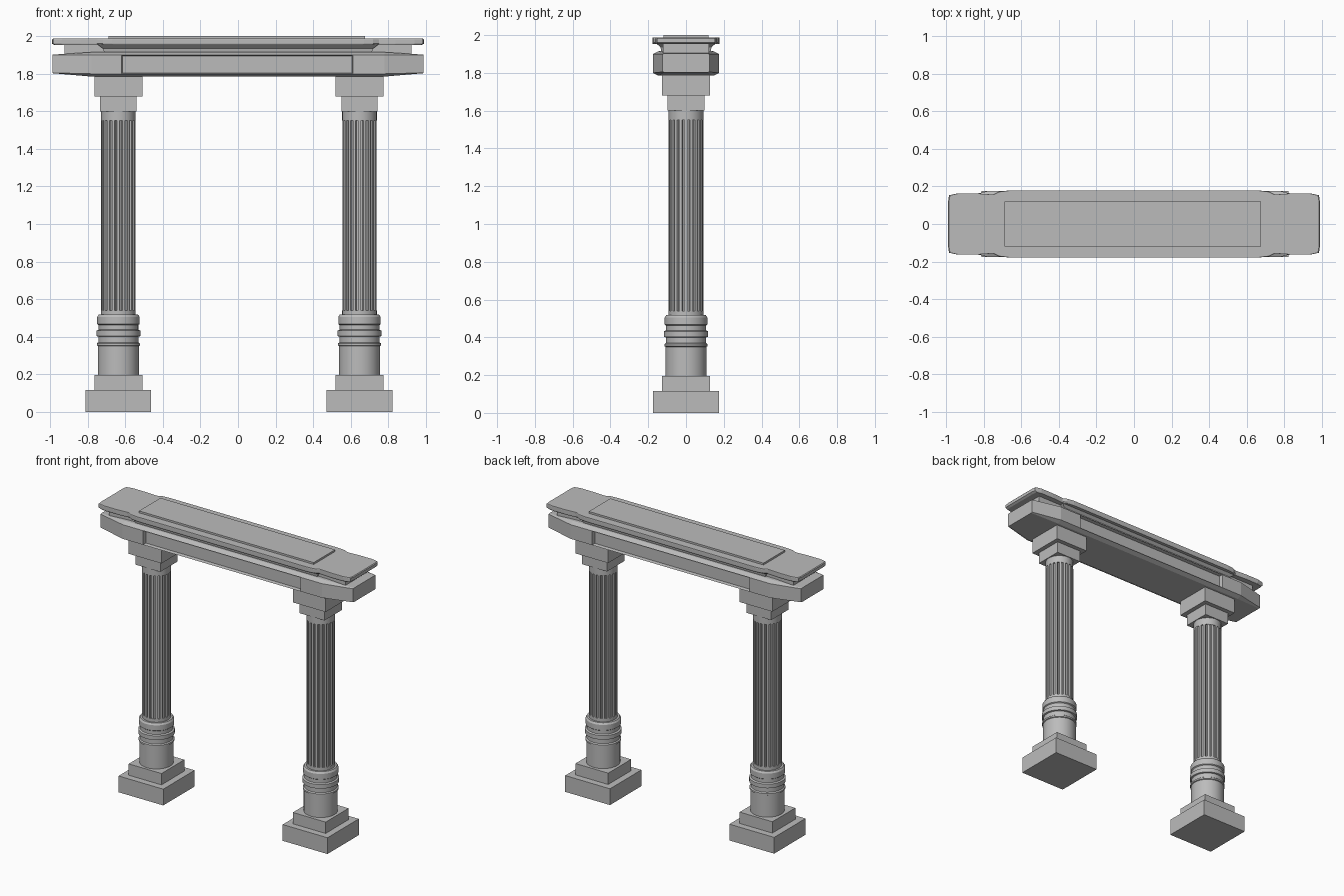
import bpy, bmesh
from math import sin, cos, pi, radians

cube = bpy.data.objects.get("Cube")
if cube:
    bpy.data.objects.remove(cube, do_unlink=True)

stone = bpy.data.materials.new("grey stone")
stone.use_nodes = True
GREY = (0.5, 0.5, 0.5, 1)
stone.diffuse_color = GREY
stone.node_tree.nodes["Principled BSDF"].inputs["Base Color"].default_value = GREY


def finish(name, bm, smooth=False):
    bmesh.ops.recalc_face_normals(bm, faces=bm.faces)
    mesh = bpy.data.meshes.new(name)
    bm.to_mesh(mesh)
    bm.free()
    mesh.materials.append(stone)
    obj = bpy.data.objects.new(name, mesh)
    bpy.context.collection.objects.link(obj)
    if smooth:
        bpy.ops.object.select_all(action="DESELECT")
        obj.select_set(True)
        bpy.context.view_layer.objects.active = obj
        bpy.ops.object.shade_smooth_by_angle(angle=radians(30))
    return obj


def loft(name, rings, smooth=False, panel=None):
    """Skin closed rings of equal length and cap both ends."""
    bm = bmesh.new()
    loops = [[bm.verts.new(p) for p in ring] for ring in rings]
    n = len(loops[0])
    for a, b in zip(loops, loops[1:]):
        for i in range(n):
            j = (i + 1) % n
            bm.faces.new((a[i], a[j], b[j], b[i]))
    bm.faces.new(loops[0])
    bm.faces.new(loops[-1])
    if panel:
        bmesh.ops.recalc_face_normals(bm, faces=bm.faces)
        picked = [f for f in bm.faces if panel(f)]
        bmesh.ops.inset_individual(bm, faces=picked, thickness=0.006, depth=-0.025)
    return finish(name, bm, smooth)


def box(name, x, half_x, half_y, z0, z1):
    ring = [(-1, -1), (1, -1), (1, 1), (-1, 1)]
    return loft(name, [[(x + half_x * u, half_y * v, z) for u, v in ring]
                       for z in (z0, z1)])


def lathe(name, x, profile, sides=40):
    rings = [[(x + r * cos(2 * pi * i / sides), r * sin(2 * pi * i / sides), z)
              for i in range(sides)] for r, z in profile]
    return loft(name, rings, True)


def fluted_shaft(name, x, z0, z1, flutes=20):
    # Each flute has a flat ridge and a hollow
    ring = []
    for i in range(flutes):
        for t, r in ((-0.25, 0.092), (0.25, 0.092), (0.36, 0.082), (0.64, 0.082)):
            a = 2 * pi * (i + t) / flutes
            ring.append((x + r * cos(a), r * sin(a)))
    return loft(name, [[(u, v, z) for u, v in ring] for z in (z0, z1)])


# Two columns
for side, x in (("right", -0.637), ("left", 0.647)):
    box(side + "_plinth", x, 0.175, 0.175, 0, 0.115)
    box(side + "_plinth_step", x, 0.128, 0.128, 0.115, 0.195)
    lathe(side + "_base_drum", x, [
        (0.109, 0.195), (0.109, 0.35), (0.115, 0.353), (0.115, 0.364),
        (0.107, 0.37), (0.107, 0.4), (0.117, 0.403), (0.117, 0.432),
        (0.106, 0.437), (0.106, 0.462), (0.113, 0.467), (0.113, 0.505),
        (0.105, 0.517)])
    lathe(side + "_shaft_foot", x, [(0.092, 0.51), (0.092, 0.54)])
    fluted_shaft(side + "_fluted_shaft", x, 0.54, 1.55)
    lathe(side + "_shaft_neck", x, [(0.092, 1.55), (0.092, 1.6)])
    box(side + "_capital_lower", x, 0.097, 0.097, 1.6, 1.68)
    box(side + "_capital_upper", x, 0.128, 0.128, 1.68, 1.79)


# Beam with chamfered edges, tapered ends and a sunken panel on each long side
def beam_ring(x, w, inset, z0, z1, c):
    return [(x, -w, z0 + c), (x, -w + inset, z0), (x, w - inset, z0), (x, w, z0 + c),
            (x, w, z1 - c), (x, w - inset, z1), (x, -w + inset, z1), (x, -w, z1 - c)]


wide = (0.175, 0.03, 1.785, 1.915, 0.015)
end = (0.125, 0.01, 1.803, 1.902, 0.002)
stations = [(-0.988, end), (-0.78, wide), (-0.62, wide),
            (0.612, wide), (0.78, wide), (0.988, end)]
loft("beam", [beam_ring(x, *s) for x, s in stations],
     panel=lambda f: abs(f.normal.y) > 0.99 and abs(f.calc_center_median().x) < 0.1)

# Recessed neck and the moulding under the top slab
box("beam_neck", 0, 0.925, 0.122, 1.9, 1.96)
loft("beam_moulding", [[(u * hx, v * hy, z) for u, v in ((-1, -1), (1, -1), (1, 1), (-1, 1))]
                       for hx, hy, z in ((0.71, 0.13, 1.91), (0.72, 0.135, 1.935),
                                         (0.75, 0.158, 1.957))])

# Top slab, waisted near its ends
quarter = [(0.99, 0.12), (0.985, 0.153), (0.94, 0.163), (0.84, 0.163),
           (0.75, 0.157), (0.72, 0.172), (0.67, 0.178)]
outline = (quarter + [(-x, y) for x, y in reversed(quarter)]
           + [(-x, -y) for x, y in quarter] + [(x, -y) for x, y in reversed(quarter)])
loft("top_slab", [[(x * k, y * k, z) for x, y in outline]
                  for k, z in ((0.985, 1.952), (1, 1.96), (1, 1.982), (0.995, 1.987))])
box("top_panel", -0.007, 0.683, 0.12, 1.985, 2.0)
